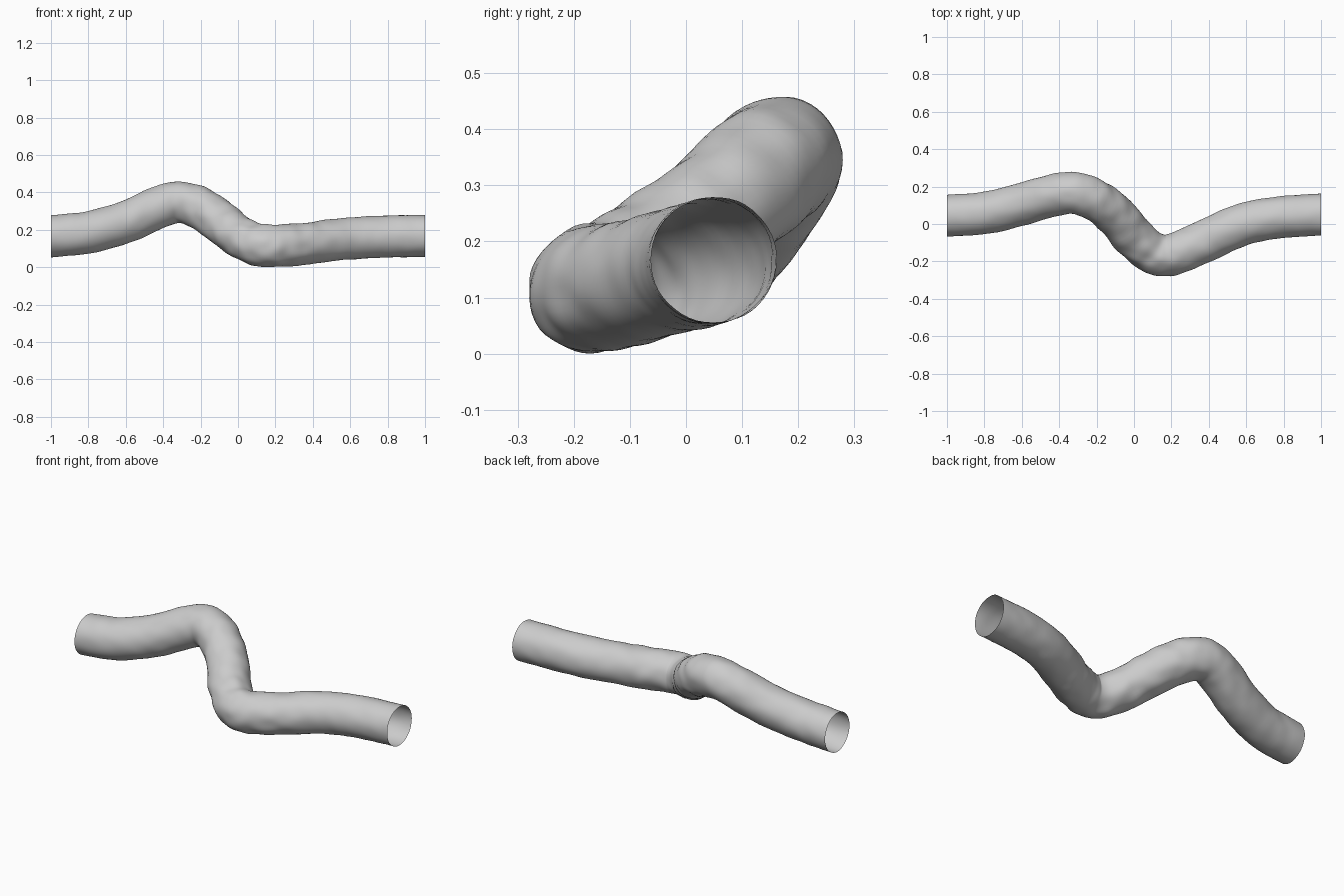
import bpy, bmesh, math
from mathutils import Vector, noise

if "Cube" in bpy.data.objects:
    bpy.data.objects.remove(bpy.data.objects["Cube"])

RADIUS, SIDES, STEPS = 0.112, 48, 8

# Centre line of the bent hose
PATH = [(-1, .05, .17), (-.8, .065, .19), (-.6, .112, .246), (-.42, .163, .325),
        (-.31, .17, .35), (-.2, .13, .318), (-.1, .052, .25), (0, -.062, .172),
        (.08, -.133, .130), (.155, -.163, .118), (.23, -.15, .119), (.32, -.112, .124),
        (.42, -.065, .138), (.6, .01, .157), (.8, .045, .167), (1, .056, .171)]


def catmull(p0, p1, p2, p3, t):
    return 0.5 * (2 * p1 + (p2 - p0) * t + (2 * p0 - 5 * p1 + 4 * p2 - p3) * t * t
                  + (3 * p1 - p0 - 3 * p2 + p3) * t ** 3)


def sample_path():
    pts = [Vector(p) for p in PATH]
    pts = [2 * pts[0] - pts[1]] + pts + [2 * pts[-1] - pts[-2]]
    out = []
    for i in range(1, len(pts) - 2):
        out += [catmull(*pts[i - 1:i + 3], s / STEPS) for s in range(STEPS)]
    return out + [pts[-2]]


centres = sample_path()
n = len(centres)
bm = bmesh.new()
rings = []
for i, c in enumerate(centres):
    # Smoothed direction, so the rings stay orderly in the tight bends
    d = (centres[min(i + 5, n - 1)] - centres[max(i - 5, 0)]).normalized()
    end = min(1.0, min(i, n - 1 - i) / 8)
    d = Vector((1, 0, 0)).lerp(d, end).normalized()   # square-cut ends
    side = Vector((0, 0, 1)).cross(d).normalized()
    up = d.cross(side)
    ring = []
    for k in range(SIDES):
        a = 2 * math.pi * k / SIDES
        out = side * math.cos(a) + up * math.sin(a)
        p = c + out * RADIUS
        # Soft wrinkles, strongest between the two bends
        amount = 0.003 + 0.005 * math.exp(-((c.x - 0.0) / 0.4) ** 2)
        ring.append(bm.verts.new(p + out * amount * noise.noise(p * 14)))
    rings.append(ring)

# Open-ended skin
for r, s in zip(rings, rings[1:]):
    for k in range(SIDES):
        j = (k + 1) % SIDES
        bm.faces.new((r[k], r[j], s[j], s[k]))
bmesh.ops.recalc_face_normals(bm, faces=bm.faces)
for f in bm.faces:
    f.smooth = True

# Centre in y and stand on the floor
ys = [v.co.y for v in bm.verts]
zs = [v.co.z for v in bm.verts]
bmesh.ops.translate(bm, verts=bm.verts, vec=(0, -(min(ys) + max(ys)) / 2, -min(zs)))

mesh = bpy.data.meshes.new("bent_hose")
bm.to_mesh(mesh)
bm.free()
hose = bpy.data.objects.new("bent_hose", mesh)
bpy.context.collection.objects.link(hose)
